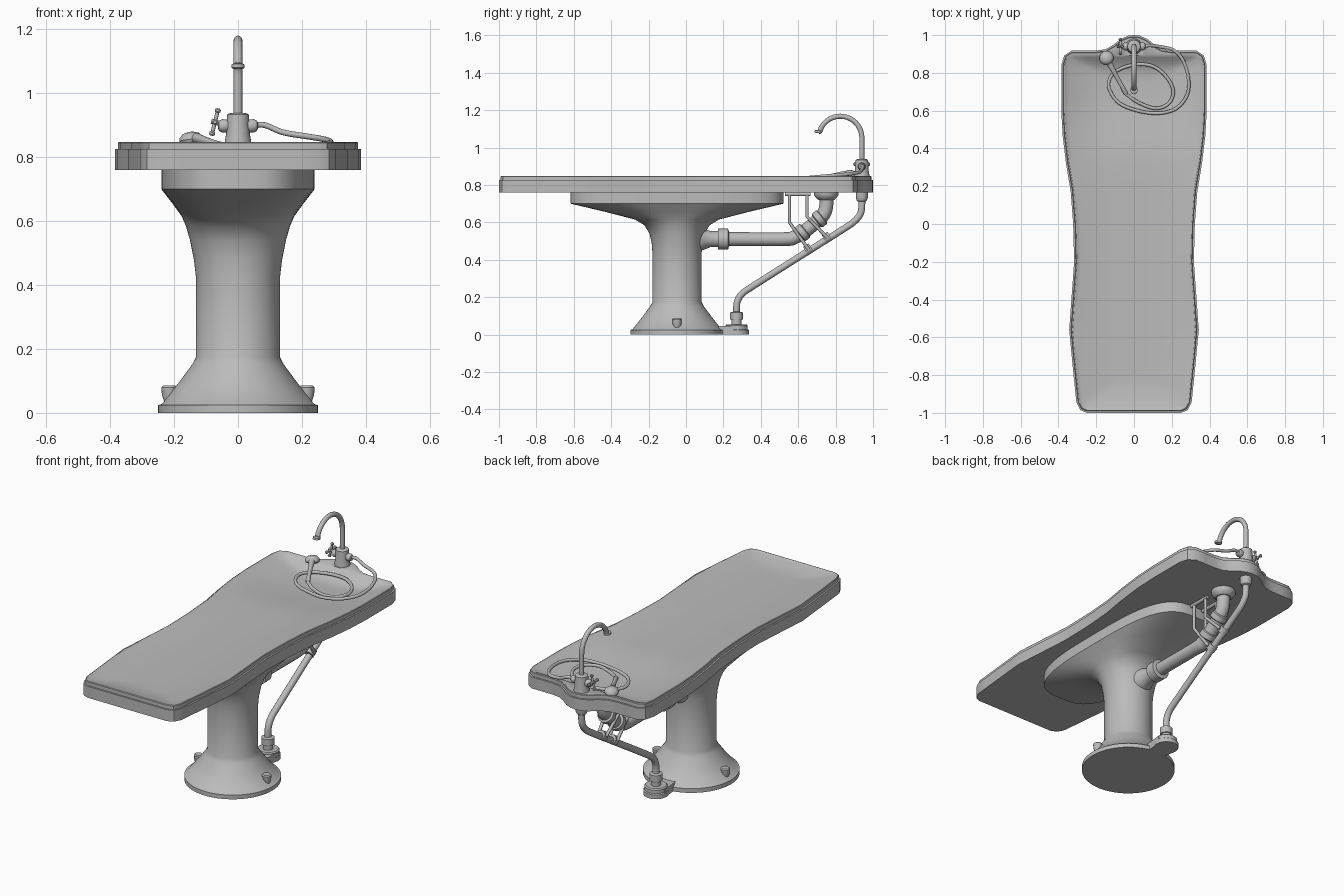
import bpy, bmesh, math
from mathutils import Vector

cube = bpy.data.objects.get("Cube")
if cube:
    bpy.data.objects.remove(cube)

steel = bpy.data.materials.new("grey_steel")
steel.use_nodes = True
grey = (0.5, 0.5, 0.5, 1)
steel.diffuse_color = grey
steel.node_tree.nodes["Principled BSDF"].inputs["Base Color"].default_value = grey


def finish(obj, angle=35):
    if not obj.data.materials:
        obj.data.materials.append(steel)
    bpy.ops.object.select_all(action="DESELECT")
    obj.select_set(True)
    bpy.context.view_layer.objects.active = obj
    bpy.ops.object.shade_smooth_by_angle(angle=math.radians(angle))
    return obj


def loft(name, rings, angle=35):
    """Skin a stack of equal-length closed rings and cap both ends."""
    bm = bmesh.new()
    loops = [[bm.verts.new(p) for p in ring] for ring in rings]
    n = len(loops[0])
    for a, b in zip(loops, loops[1:]):
        for i in range(n):
            j = (i + 1) % n
            bm.faces.new((a[i], a[j], b[j], b[i]))
    bm.faces.new(loops[0][::-1])
    bm.faces.new(loops[-1])
    bmesh.ops.remove_doubles(bm, verts=bm.verts, dist=0.0004)
    bmesh.ops.recalc_face_normals(bm, faces=bm.faces)
    mesh = bpy.data.meshes.new(name)
    bm.to_mesh(mesh)
    bm.free()
    obj = bpy.data.objects.new(name, mesh)
    bpy.context.collection.objects.link(obj)
    return finish(obj, angle)


def lathe(name, origin, axis, profile, sides=24):
    """Turn (radius, distance) pairs around an axis."""
    turn = Vector((0, 0, 1)).rotation_difference(Vector(axis))
    rings = []
    for r, h in profile:
        ring = []
        for i in range(sides):
            a = math.tau * i / sides
            ring.append(Vector(origin) + turn @ Vector((r * math.cos(a), r * math.sin(a), h)))
        rings.append(ring)
    return loft(name, rings)


def smooth_path(pts, steps=6):
    pts = [Vector(p) for p in pts]
    pts = [2 * pts[0] - pts[1]] + pts + [2 * pts[-1] - pts[-2]]
    out = []
    for a, b, c, d in zip(pts, pts[1:], pts[2:], pts[3:]):
        for k in range(steps):
            t = k / steps
            out.append(0.5 * (2 * b + (c - a) * t + (2 * a - 5 * b + 4 * c - d) * t**2
                              + (3 * b - a - 3 * c + d) * t**3))
    return out + [pts[-2]]


def tube(name, pts, radius, smooth=True):
    path = smooth_path(pts) if smooth else [Vector(p) for p in pts]
    curve = bpy.data.curves.new(name, "CURVE")
    curve.dimensions = "3D"
    curve.bevel_depth = radius
    curve.bevel_resolution = 4
    curve.use_fill_caps = True
    spline = curve.splines.new("POLY")
    spline.points.add(len(path) - 1)
    for sp, p in zip(spline.points, path):
        sp.co = (*p, 1)
    obj = bpy.data.objects.new(name, curve)
    bpy.context.collection.objects.link(obj)
    bpy.ops.object.select_all(action="DESELECT")
    obj.select_set(True)
    bpy.context.view_layer.objects.active = obj
    bpy.ops.object.convert(target="MESH")
    return finish(bpy.context.view_layer.objects.active)


# Table top: contoured outline with a tap deck at the head end
half = [(0, -1), (.25, -1), (.285, -.985), (.305, -.945), (.325, -.75), (.343, -.56),
        (.33, -.38), (.317, -.2), (.322, 0), (.335, .17), (.36, .32), (.378, .47),
        (.385, .6), (.385, .84), (.37, .892), (.33, .918), (.2, .918), (.15, .925),
        (.11, .948), (.07, .98), (.03, .997), (0, 1)]
corners = [Vector(p) for p in half] + [Vector((-x, y)) for x, y in half[-2:0:-1]]
outline = []
for a, b in zip(corners, corners[1:] + corners[:1]):
    parts = max(1, round((b - a).length / 0.06))
    outline += [a.lerp(b, k / parts) for k in range(parts)]


def inset(d):
    out = []
    for i, p in enumerate(outline):
        t = (outline[(i + 1) % len(outline)] - outline[i - 1]).normalized()
        out.append(p + Vector((-t.y, t.x)) * d)
    return out


def flat_ring(d, z):
    return [(p.x, p.y, z) for p in inset(d)]


def basin_ring(t):
    ring = []
    for p in inset(0.018):
        y = min(p.y, 0.893)
        spine = Vector((0, max(-0.75, min(0.72, y))))
        q = Vector((p.x, y)).lerp(spine, t)
        head = max(0, min(1, (q.y - 0.3) / 0.4))
        depth = 0.022 + 0.028 * head * head * (3 - 2 * head)
        ring.append((q.x, q.y, 0.847 - depth * math.sin(min(1, t * 1.6) * math.pi / 2)))
    return ring


loft("table_top",
     [flat_ring(0, .76), flat_ring(0, .825), flat_ring(.009, .825), flat_ring(.009, .845),
      flat_ring(.012, .848), flat_ring(.017, .848)]
     + [basin_ring(t) for t in (0, .06, .14, .25, .4, .6, .8, 1)])


# Pedestal: round column flaring into the long support plate
def oval(rx, ry, z, power=2.0, n=64):
    ring = []
    for i in range(n):
        c, s = math.cos(math.tau * i / n), math.sin(math.tau * i / n)
        e = 2 / power
        ring.append((rx * math.copysign(abs(c) ** e, c),
                     -.048 + ry * math.copysign(abs(s) ** e, s), z))
    return ring


loft("pedestal",
     [oval(.25, .25, 0), oval(.25, .25, .024), oval(.238, .238, .028), oval(.185, .185, .095),
      oval(.143, .143, .152), oval(.131, .131, .175), oval(.131, .131, .42),
      oval(.138, .134, .48), oval(.15, .147, .54), oval(.163, .175, .585, 2.1),
      oval(.176, .225, .615, 2.3), oval(.205, .38, .655, 2.7), oval(.24, .57, .70, 3.2),
      oval(.24, .57, .762, 3.2)])
for side, x in (("left", .215), ("right", -.215)):
    lathe(side + "_base_bolt", (x, -.048, .025), (0, 0, 1),
          [(.012, 0), (.023, .03), (.025, .055), (.02, .06)], 16)
lathe("pipe_foot", (0, .27, 0), (0, 0, 1), [(.066, 0), (.066, .024), (.06, .028), (.06, .048), (.054, .054)], 32)
tab = [(-.05, .15), (.05, .15), (.064, .28), (-.064, .28)]
loft("foot_bridge", [[(x, y, z) for x, y in tab] for z in (0, .045)])

# Waste pipe under the basin
lathe("drain_flange", (0, .75, .765), (0, 0, -1), [(.065, 0), (.065, .02), (.055, .035), (.042, .045)], 32)
tube("waste_pipe", [(0, .75, .74), (0, .75, .69), (0, .737, .645), (0, .70, .605), (0, .625, .545),
                    (0, .58, .52), (0, .53, .51), (0, .3, .51), (0, .06, .51)], .037)
lathe("waste_outlet", (0, .05, .51), (0, 1, 0), [(.075, 0), (.055, .05), (.043, .08), (.043, .12),
                                                 (.056, .12), (.056, .175), (.037, .18)], 32)
slope = Vector((0, -.075, -.06)).normalized()
for i, (y, z) in enumerate(((.725, .628), (.635, .555))):
    lathe(f"waste_collar_{i}", (0, y, z), slope, [(.036, -.006), (.046, 0), (.046, .03), (.036, .036)])

# Supply pipe with its fittings
tube("supply_pipe", [(0, .94, .76), (0, .94, .69), (0, .932, .645), (0, .9, .605), (0, .84, .563),
                     (0, .6, .412), (0, .36, .26), (0, .3, .218), (0, .276, .18), (0, .27, .14), (0, .27, .05)], .018)
lathe("supply_top_nut", (0, .94, .765), (0, 0, -1), [(.032, 0), (.032, .035), (.026, .05), (.018, .055)])
lathe("supply_foot_nut", (0, .27, .05), (0, 0, 1), [(.027, 0), (.027, .03), (.034, .03), (.034, .068), (.019, .072)])

# Hanger holding both pipes
run = Vector((0, -.24, -.151)).normalized()
for i, (y, z, top_y, mid_z) in enumerate(((.655, .455, .553, .6), (.755, .518, .647, .63))):
    lathe(f"supply_clamp_{i}", Vector((0, y, z)) - run * .018, run, [(.026, 0), (.026, .036)])
    for x in (-.04, .04):
        tube("hanger_strap", [(x, top_y, .755), (x, top_y, mid_z), (x * .6, y, z)], .009, False)
for x in (-.04, .04):
    tube("hanger_rail", [(x, .53, .75), (x, .665, .75)], .01, False)

# Swan-neck tap
lathe("tap_body", (0, .94, .845), (0, 0, 1), [(.042, 0), (.037, .03), (.034, .088), (.028, .092), (.014, .094)])
arch = [(0, .825 + .115 * math.cos(a), 1.052 + .115 * math.sin(a))
        for a in (math.pi * k / 20 for k in range(19))]
tube("tap_spout", [(0, .94, .92), (0, .94, 1.0)] + arch + [(0, .708, 1.085)], .0135)
lathe("spout_tip", (0, .709, 1.093), (0, -.1, -1), [(.014, 0), (.02, .003), (.02, .014), (.014, .016)], 20)
for x in (-1, 1):
    lathe("tap_side_port", (x * .025, .94, .898), (x, 0, 0),
          [(.016, 0), (.02, .012), (.021, .024), (.016, .034), (.008, .038)], 20)

# Cross handle
stem = Vector((-1, 0, .25)).normalized()
hub = Vector((-.072, .94, .91))
tube("handle_stem", [(-.05, .94, .903), hub + stem * .012], .008, False)
up = Vector((-stem.z, 0, stem.x))
for arm in (up, Vector((0, 1, 0))):
    tube("handle_arm", [hub - arm * .036, hub + arm * .036], .006, False)
    for s in (-1, 1):
        lathe("handle_knob", hub + arm * s * .03, arm * s, [(.006, 0), (.009, .004), (.009, .01), (.005, .014)], 12)

# Coiled hose and hand shower lying in the basin
tube("shower_hose", [(.05, .94, .9), (.085, .945, .9), (.14, .938, .878), (.21, .92, .866), (.26, .865, .858),
                     (.288, .77, .85), (.28, .68, .842), (.22, .61, .834), (.12, .586, .826), (0, .605, .826),
                     (-.09, .65, .826), (-.135, .735, .826), (-.1, .805, .826), (0, .843, .826),
                     (.1, .835, .826), (.175, .775, .826), (.208, .7, .826), (.18, .635, .826),
                     (.11, .612, .826), (.02, .645, .826), (-.045, .69, .832)], .009)
lathe("shower_grip", (-.04, .685, .832), (-.09, .165, .028),
      [(.009, 0), (.013, .01), (.011, .06), (.012, .13), (.016, .19)], 16)
lathe("shower_head", (-.145, .878, .845), (-.1, .1, 1),
      [(.034, 0), (.038, .008), (.036, .018), (.026, .029), (.01, .034)])
